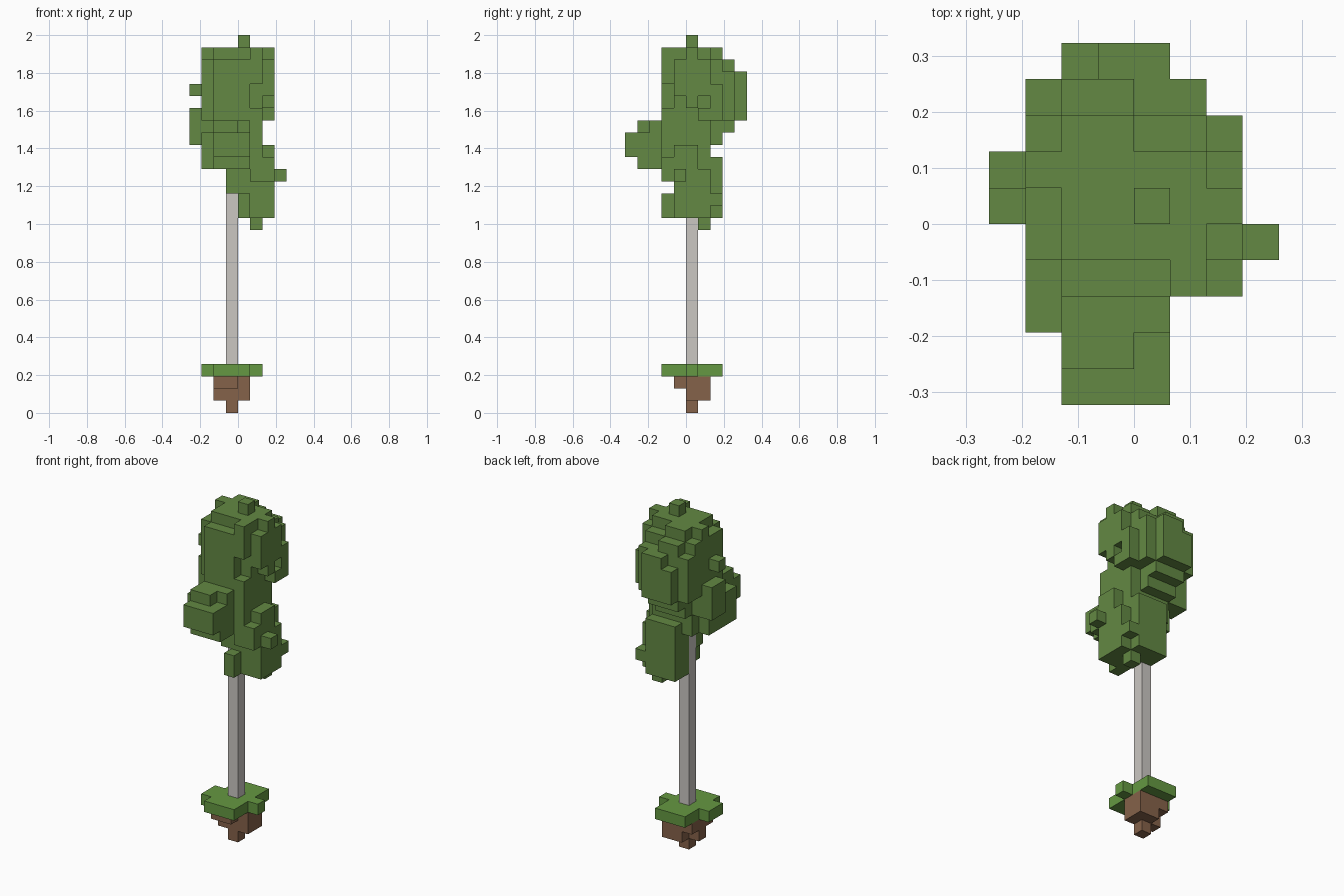
import bpy
import bmesh
from mathutils import Vector

old = bpy.data.objects.get("Cube")
if old:
    bpy.data.objects.remove(old, do_unlink=True)

CELL = 2 / 31  # edge length of one block


def make_material(name, rgb):
    mat = bpy.data.materials.new(name)
    mat.use_nodes = True
    color = (*rgb, 1)
    mat.diffuse_color = color
    mat.node_tree.nodes["Principled BSDF"].inputs["Base Color"].default_value = color
    return mat


def fill(boxes):
    """Cells covered by boxes given as ((x0, x1), (y0, y1), (z0, z1))."""
    return {(x, y, z) for bx, by, bz in boxes
            for x in range(*bx) for y in range(*by) for z in range(*bz)}


def build_blocks(name, boxes, mat):
    """Skin the union of block boxes with only its outer faces."""
    cells = fill(boxes)
    bm = bmesh.new()
    verts = {}

    def corner(p):
        key = tuple(p)
        if key not in verts:
            verts[key] = bm.verts.new(Vector(key) * CELL)
        return verts[key]

    for cell in cells:
        for axis in range(3):
            u, v = (axis + 1) % 3, (axis + 2) % 3
            for side in (0, 1):
                neighbour = list(cell)
                neighbour[axis] += 2 * side - 1
                if tuple(neighbour) in cells:
                    continue
                ring = []
                for du, dv in ((0, 0), (1, 0), (1, 1), (0, 1)):
                    p = list(cell)
                    p[axis] += side
                    p[u] += du
                    p[v] += dv
                    ring.append(corner(p))
                bm.faces.new(ring if side else ring[::-1])
    bmesh.ops.dissolve_limit(bm, angle_limit=0.01, verts=bm.verts[:], edges=bm.edges[:])
    bmesh.ops.triangulate(bm, faces=[f for f in bm.faces if len(f.verts) > 4])
    mesh = bpy.data.meshes.new(name)
    bm.to_mesh(mesh)
    bm.free()
    mesh.materials.append(mat)
    obj = bpy.data.objects.new(name, mesh)
    bpy.context.collection.objects.link(obj)
    return obj


leaf = make_material("leaf green", (0.125, 0.25, 0.056))
grass = make_material("grass green", (0.13, 0.315, 0.054))
bark = make_material("pale bark", (0.6, 0.575, 0.545))
earth = make_material("earth brown", (0.235, 0.122, 0.068))

# Ground clump: stepped soil under a cross-shaped turf
build_blocks("soil", [
    ((-1, 0), (0, 1), (0, 1)),
    ((-2, 1), (0, 1), (1, 3)),
    ((-1, 1), (1, 2), (1, 3)),
    ((-2, -1), (1, 2), (2, 3)),
    ((-2, 0), (-1, 0), (2, 3)),
], earth)
build_blocks("turf", [
    ((-2, 1), (-2, 3), (3, 4)),
    ((-3, -2), (-1, 1), (3, 4)),
    ((1, 2), (0, 1), (3, 4)),
], grass)

# Trunk
build_blocks("trunk", [((-1, 0), (0, 1), (4, 20))], bark)

# Lower leaf clump, wrapped around one side and the back of the trunk
lower = [
    ((0, 2), (-1, 1), (16, 21)),
    ((-1, 2), (1, 3), (16, 21)),
    ((2, 3), (-1, 1), (16, 22)),
    ((2, 3), (1, 2), (16, 20)),
    ((2, 3), (2, 3), (17, 18)),
    ((1, 2), (1, 2), (15, 16)),
    ((0, 1), (-2, -1), (16, 18)),
    ((-1, 0), (-1, 0), (18, 20)),
    ((1, 3), (-2, -1), (19, 21)),
    ((3, 4), (-1, 0), (19, 20)),
]

# Middle clump, reaching to the front
middle = [
    ((-2, 2), (-2, 2), (20, 24)),
    ((-3, -2), (-3, 1), (20, 23)),
    ((-2, 1), (-4, -2), (20, 23)),
    ((-2, 1), (-3, -2), (23, 24)),
    ((-2, 0), (-4, -3), (23, 24)),
    ((-2, 1), (-5, -4), (21, 23)),
    ((-2, 1), (2, 3), (22, 24)),
    ((-2, 1), (3, 4), (23, 24)),
    ((-4, -2), (0, 2), (22, 25)),
]

# Upper crown with stepped sides and a single tip block
crown = [
    ((-3, 2), (-1, 4), (24, 28)),
    ((-3, 2), (-1, 3), (28, 29)),
    ((2, 3), (-1, 0), (26, 29)),
    ((2, 3), (0, 1), (25, 30)),
    ((2, 3), (1, 2), (24, 25)),
    ((2, 3), (1, 2), (26, 29)),
    ((2, 3), (2, 3), (24, 27)),
    ((-2, 1), (-2, -1), (24, 29)),
    ((1, 2), (-2, -1), (27, 30)),
    ((1, 2), (-2, -1), (24, 25)),
    ((-2, 0), (3, 4), (28, 29)),
    ((-1, 1), (4, 5), (24, 28)),
    ((-2, -1), (4, 5), (24, 27)),
    ((-4, -3), (0, 1), (26, 27)),
    ((-2, 2), (-1, 2), (29, 30)),
    ((-2, 0), (2, 3), (29, 30)),
    ((-3, -2), (1, 2), (29, 30)),
    ((0, 1), (0, 1), (30, 31)),
]
build_blocks("foliage", lower + middle + crown, leaf)
